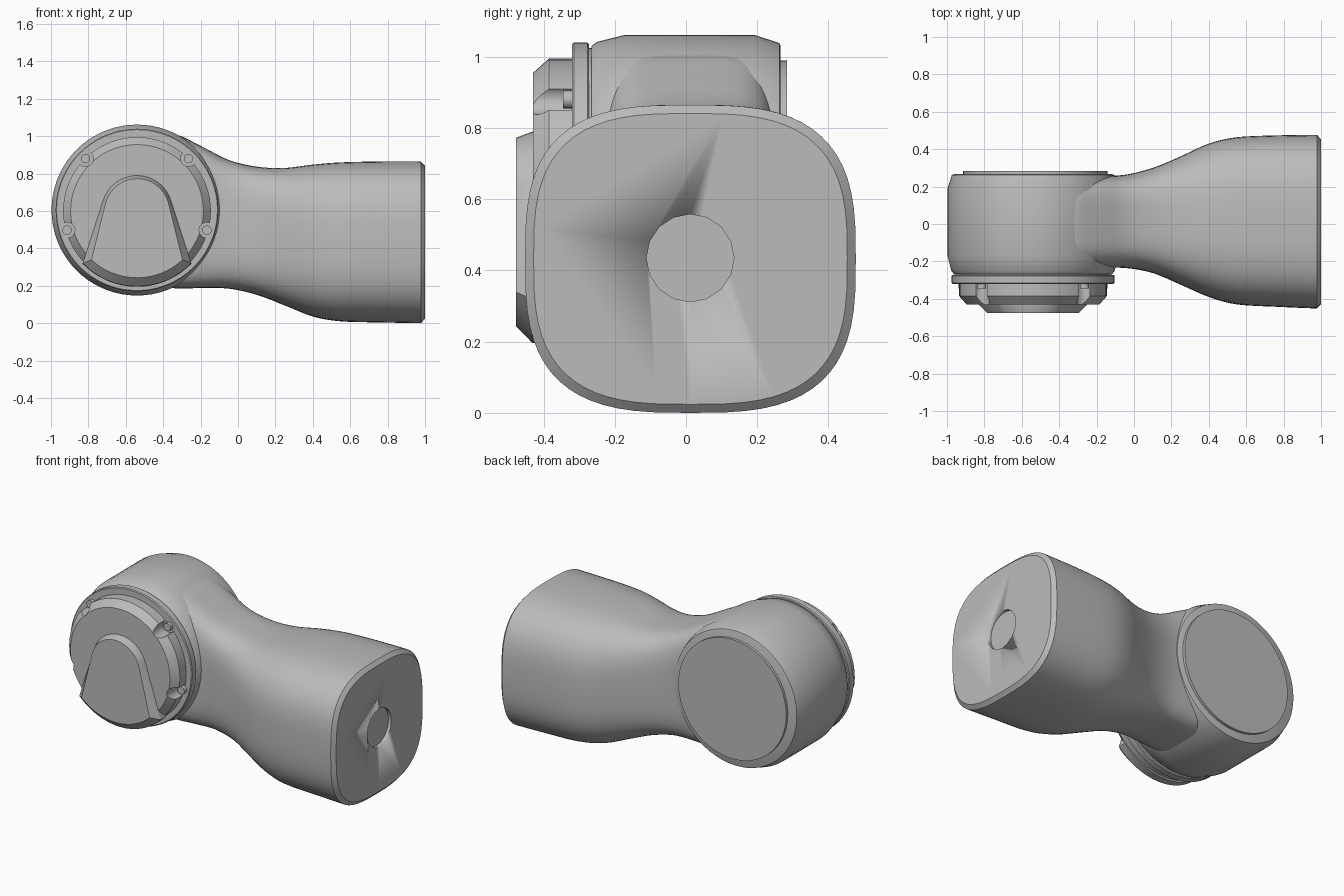
import bpy, bmesh, math
from mathutils import Vector

if "Cube" in bpy.data.objects:
    bpy.data.objects.remove(bpy.data.objects["Cube"], do_unlink=True)

grey = bpy.data.materials.new("satin_grey")
grey.use_nodes = True
grey.diffuse_color = (0.5, 0.5, 0.5, 1)
grey.node_tree.nodes["Principled BSDF"].inputs["Base Color"].default_value = (0.5, 0.5, 0.5, 1)

CX, CZ = -0.54, 0.605      # joint axis


def activate(ob):
    bpy.ops.object.select_all(action='DESELECT')
    ob.select_set(True)
    bpy.context.view_layer.objects.active = ob


def skin(name, rings, angle=28):
    """Bridge equal-length rings of points and cap both ends."""
    bm = bmesh.new()
    loops = [[bm.verts.new(p) for p in ring] for ring in rings]
    n = len(loops[0])
    for a, b in zip(loops, loops[1:]):
        for i in range(n):
            j = (i + 1) % n
            bm.faces.new((a[i], a[j], b[j], b[i]))
    bm.faces.new(loops[0])
    bm.faces.new(loops[-1])
    bmesh.ops.recalc_face_normals(bm, faces=bm.faces)
    me = bpy.data.meshes.new(name)
    bm.to_mesh(me)
    bm.free()
    ob = bpy.data.objects.new(name, me)
    bpy.context.collection.objects.link(ob)
    me.materials.append(grey)
    activate(ob)
    bpy.ops.object.shade_smooth_by_angle(angle=math.radians(angle))
    return ob


def turned(name, profile, x=CX, z=CZ, sides=72):
    """Round part along y from (radius, y) pairs."""
    turn = [math.tau * i / sides for i in range(sides)]
    return skin(name, [[(x + r * math.cos(t), y, z + r * math.sin(t)) for t in turn]
                       for r, y in profile])


def cut(ob, cutter):
    mod = ob.modifiers.new("cut", 'BOOLEAN')
    mod.operation = 'DIFFERENCE'
    mod.solver = 'EXACT'
    mod.object = cutter
    cutter.hide_render = True
    activate(ob)
    bpy.ops.object.modifier_apply(modifier=mod.name)
    bpy.data.objects.remove(cutter, do_unlink=True)


# Arm: rounded-square sections (x, bottom, top, front, back, squareness)
stations = [Vector(s) for s in (
    (-0.5, 0.22, 0.99, -0.23, 0.24, 5),
    (-0.34, 0.187, 1.01, -0.235, 0.25, 5),
    (-0.2, 0.188, 0.948, -0.235, 0.255, 4.6),
    (-0.05, 0.185, 0.873, -0.235, 0.263, 4),
    (0.1, 0.152, 0.837, -0.262, 0.3, 3.5),
    (0.25, 0.095, 0.83, -0.325, 0.362, 3.2),
    (0.4, 0.036, 0.848, -0.39, 0.43, 3),
    (0.55, 0.01, 0.86, -0.43, 0.464, 3),
    (0.77, 0.004, 0.865, -0.443, 0.474, 3),
    (0.978, 0, 0.865, -0.452, 0.477, 3))]


def section(s, inset=0.0, count=64):
    x, z0, z1, y0, y1, n = s
    pts = []
    for i in range(count):
        c, d = math.cos(math.tau * i / count), math.sin(math.tau * i / count)
        y = (y1 - y0) / 2 - inset
        z = (z1 - z0) / 2 - inset
        pts.append((x, (y0 + y1) / 2 + y * math.copysign(abs(c) ** (2 / n), c),
                    (z0 + z1) / 2 + z * math.copysign(abs(d) ** (2 / n), d)))
    return pts


rings = []
STEPS = 4
for k in range(len(stations) - 1):
    p0, p1 = stations[max(k - 1, 0)], stations[k]
    p2, p3 = stations[k + 1], stations[min(k + 2, len(stations) - 1)]
    for i in range(STEPS):
        t = i / STEPS
        rings.append(section(p1 + 0.5 * t * ((p2 - p0) + t * (
            (2 * p0 - 5 * p1 + 4 * p2 - p3) + t * (3 * (p1 - p2) + p3 - p0)))))
rings.append(section(stations[-1]))
end = stations[-1].copy()
end[0] = 1.0
rings.append(section(end, 0.024))
arm = skin("arm", rings)

# Shallow round socket in the arm's end face
socket = [[(x, 0.012 + 0.123 * math.cos(math.tau * i / 16),
            0.435 + 0.123 * math.sin(math.tau * i / 16)) for i in range(16)]
          for x in (0.98, 1.05)]
cut(arm, skin("socket_cutter", socket))

# Joint drum, back plate and front flange
turned("joint_drum", [(0.425, -0.266), (0.437, -0.25), (0.457, -0.17),
                      (0.457, 0.19), (0.434, 0.262), (0.425, 0.266)])
turned("back_plate", [(0.385, 0.25), (0.385, 0.283)], x=CX + 0.012)
turned("flange_neck", [(0.42, -0.28), (0.42, -0.26)])
turned("front_flange", [(0.43, -0.272), (0.435, -0.277), (0.435, -0.315), (0.43, -0.32)])

# Front cap with screw notches in its rim
cap = turned("front_cap", [(0.395, -0.31), (0.395, -0.385), (0.355, -0.43)], z=0.6)
for deg in (45, 135, -16, 196):
    x = CX + 0.389 * math.cos(math.radians(deg))
    z = CZ + 0.389 * math.sin(math.radians(deg))
    cut(cap, turned("notch_cutter", [(0.042, -0.321), (0.042, -0.5)], x, z, 20))
    turned("screw", [(0.025, -0.31), (0.025, -0.345)], x, z, 16)
activate(cap)
bpy.ops.object.shade_smooth_by_angle(angle=math.radians(28))


# Raised arch-shaped grip, wider at its foot than at its face
def arch(y, top_r, foot_r, spread):
    pts = []
    for i in range(17):
        t = math.radians(15 + 150 * i / 16)
        pts.append((CX + top_r * math.cos(t), y, 0.6 + top_r * math.sin(t)))
    for i in range(17):
        t = math.radians(270 - spread + 2 * spread * i / 16)
        pts.append((CX + foot_r * math.cos(t), y, 0.6 + foot_r * math.sin(t)))
    return pts


skin("grip", [arch(-0.38, 0.192, 0.405, 46), arch(-0.432, 0.19, 0.403, 46),
              arch(-0.477, 0.173, 0.357, 43)])
